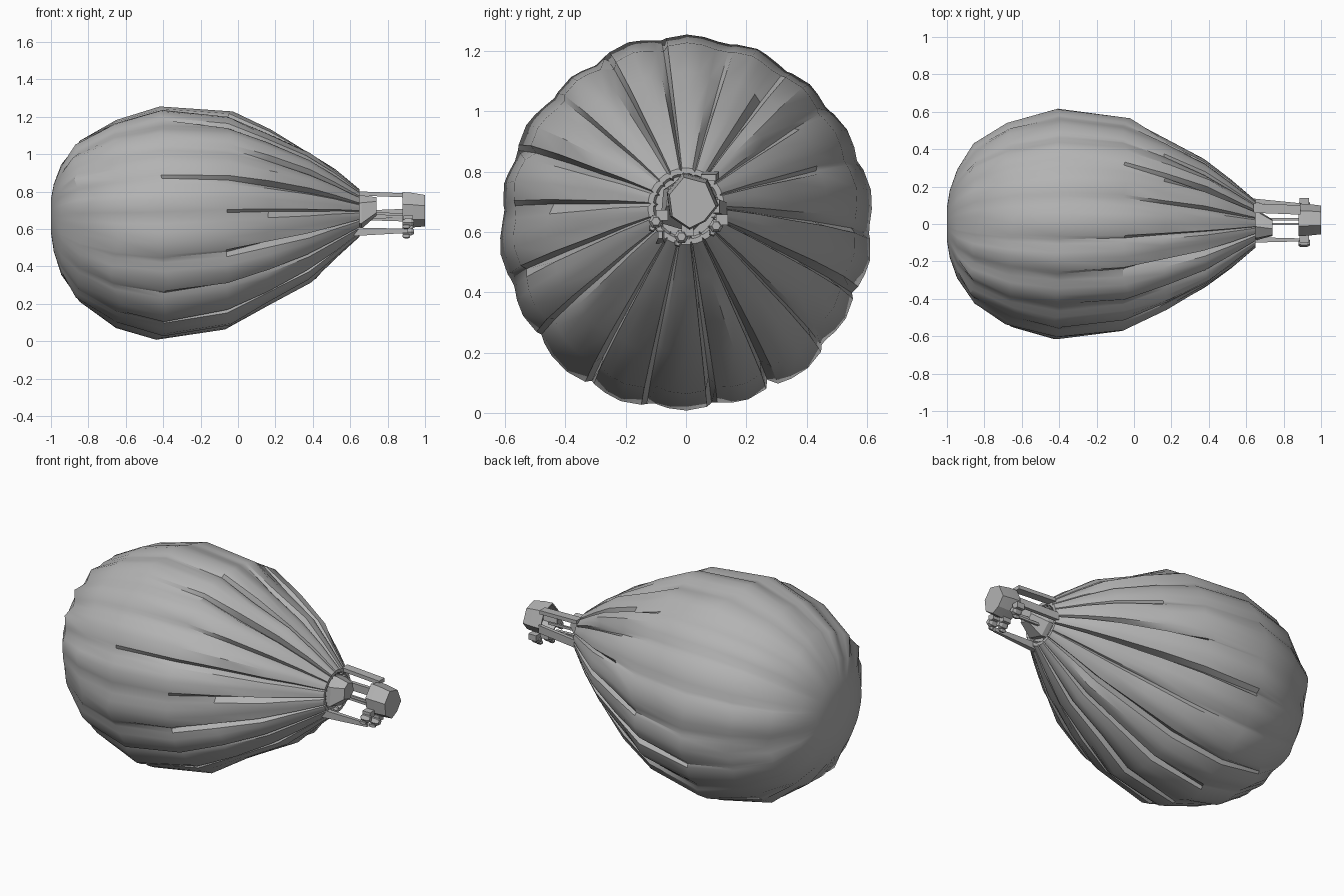
import bpy
import bmesh
import math
import random

if "Cube" in bpy.data.objects:
    bpy.data.objects.remove(bpy.data.objects["Cube"])

random.seed(11)
fabric = bpy.data.materials.new("warm_grey")
fabric.diffuse_color = (0.45, 0.45, 0.45, 1)
fabric.use_nodes = True
fabric.node_tree.nodes["Principled BSDF"].inputs["Base Color"].default_value = fabric.diffuse_color


def loft(name, rings, angle=10):
    """Skin a row of equal-length point rings and close both ends."""
    bm = bmesh.new()
    rows = [[bm.verts.new(p) for p in ring] for ring in rings]
    n = len(rows[0])
    for a, b in zip(rows, rows[1:]):
        for i in range(n):
            j = (i + 1) % n
            bm.faces.new((a[i], a[j], b[j], b[i]))
    bm.faces.new(rows[0])
    bm.faces.new(rows[-1])
    bmesh.ops.recalc_face_normals(bm, faces=bm.faces)
    mesh = bpy.data.meshes.new(name)
    bm.to_mesh(mesh)
    bm.free()
    mesh.materials.append(fabric)
    ob = bpy.data.objects.new(name, mesh)
    bpy.context.collection.objects.link(ob)
    bpy.ops.object.select_all(action='DESELECT')
    ob.select_set(True)
    bpy.context.view_layer.objects.active = ob
    bpy.ops.object.shade_smooth_by_angle(angle=math.radians(angle))
    return ob


def section(x, y, z, outline, s=1.0):
    return [(x, y + s * u, z + s * v) for u, v in outline]


def beam(name, p, q, w, h, taper=1.0):
    """Flat strap running lengthwise between two points."""
    rect = [(-w / 2, -h / 2), (w / 2, -h / 2), (w / 2, h / 2), (-w / 2, h / 2)]
    return loft(name, [section(*p, rect), section(*q, rect, taper)])


def blob(name, x, y, z, r, length, sides=6):
    """Small rounded lump, lying along the length of the craft."""
    out = [(math.cos(2 * math.pi * i / sides), math.sin(2 * math.pi * i / sides))
           for i in range(sides)]
    return loft(name, [section(x + t * length, y, z, out, r * k)
                       for t, k in ((-0.5, 0.5), (-0.25, 1), (0.25, 1), (0.5, 0.6))])


# Envelope: x, radius, axis height, soft lobe depth, sharp crease depth (shares of radius)
profile = [(-1.0, 0.09, 0.67, 0.0, 0.0), (-0.985, 0.18, 0.66, 0.0, 0.0),
           (-0.945, 0.295, 0.65, 0.01, 0.0), (-0.85, 0.435, 0.64, 0.02, 0.0),
           (-0.66, 0.556, 0.63, 0.025, 0.0), (-0.40, 0.626, 0.628, 0.028, 0.035),
           (-0.06, 0.580, 0.645, 0.028, 0.06), (0.16, 0.475, 0.66, 0.03, 0.10),
           (0.38, 0.355, 0.67, 0.03, 0.13), (0.52, 0.24, 0.68, 0.02, 0.13),
           (0.65, 0.127, 0.685, 0.0, 0.08)]
GORES = 18
# position across one gore, soft lobe share, crease share
gore = [(0.0, 0.8, 0.1), (0.22, 0.3, 0.0), (0.5, 0.0, 0.0), (0.82, 0.5, 0.0), (0.90, 0.8, 1.0)]
depths = [random.uniform(0.5, 1.3) for _ in range(GORES)]
shifts = [random.uniform(-0.12, 0.08) for _ in range(GORES)]
# creases fade out toward the crown, reaching furthest on the underside
starts = [random.uniform(-0.75, -0.45) if 10 <= g <= 16 else random.uniform(-0.35, 0.1)
          for g in range(GORES)]
rings = []
for x, r, cz, soft, crease in profile:
    ring = []
    body = -0.9 < x < 0.5
    for g in range(GORES):
        bump = random.uniform(-0.012, 0.010) if body else 0
        slide = random.uniform(-0.04, 0.04) if body else 0
        fade = min(1, max(0, (x - starts[g]) / 0.4)) * depths[g]
        for t, lobe, cut in gore:
            a = 2 * math.pi * (g + t + shifts[g] * (t > 0.3)) / GORES
            k = 1 + bump - soft * lobe - crease * fade * cut
            ring.append((x + slide * (1 - abs(2 * t - 1)), r * k * 0.995 * math.cos(a),
                         max(0, cz + r * k * math.sin(a))))
    rings.append(ring)
# Throat lip turned inward to a shallow mouth
for x, s in ((0.65, 0.86), (0.63, 0.80)):
    rings.append([(x, y * s, 0.685 + (z - 0.685) * s) for _, y, z in rings[10]])
loft("envelope", rings, 33)

# Burner housing in the throat
housing = [(-0.08, -0.06), (0.02, -0.09), (0.08, -0.03), (0.07, 0.06), (-0.01, 0.09), (-0.07, 0.05)]
loft("burner_housing", [section(0.62, 0, 0.69, housing),
                        section(0.66, -0.005, 0.69, housing),
                        section(0.74, -0.02, 0.72, housing, 0.55)])

# Basket with hollow inside, open toward the envelope
hull = [(-0.075, 0.03), (-0.025, 0.09), (0.05, 0.07), (0.085, -0.01),
        (0.045, -0.06), (-0.005, -0.085), (-0.065, -0.045)]
loft("basket", [section(x, 0.017, z, hull, s) for x, z, s in
                ((0.96, 0.70, 0.80), (0.88, 0.70, 0.98), (0.88, 0.70, 1.08),
                 (0.93, 0.698, 1.06), (1.0, 0.695, 0.96))])

# Straps and cables joining throat and basket
beam("top_strap", (0.64, 0.085, 0.79), (0.89, 0.075, 0.78), 0.05, 0.022)
beam("back_strap", (0.64, 0.125, 0.675), (0.89, 0.10, 0.685), 0.022, 0.045)
beam("lower_strap", (0.62, -0.085, 0.585), (0.91, -0.085, 0.59), 0.03, 0.045, 0.5)
for i, (y, z) in enumerate(((0.0, 0.685), (0.025, 0.655))):
    beam("cable_%d" % i, (0.63, y, z), (0.90, y, z - 0.008), 0.012, 0.014)

# Engines and ballast hung on the lower rim of the basket
for i, (y, z) in enumerate(((-0.10, 0.635), (-0.015, 0.585), (0.10, 0.62))):
    blob("engine_%d" % i, 0.91, y, z, 0.024, 0.06)
    blob("engine_nose_%d" % i, 0.90, y - 0.012, z - 0.022, 0.014, 0.04, 5)
    beam("engine_bracket_%d" % i, (0.885, y + 0.02, z + 0.02), (0.935, y + 0.02, z + 0.02), 0.04, 0.035)
